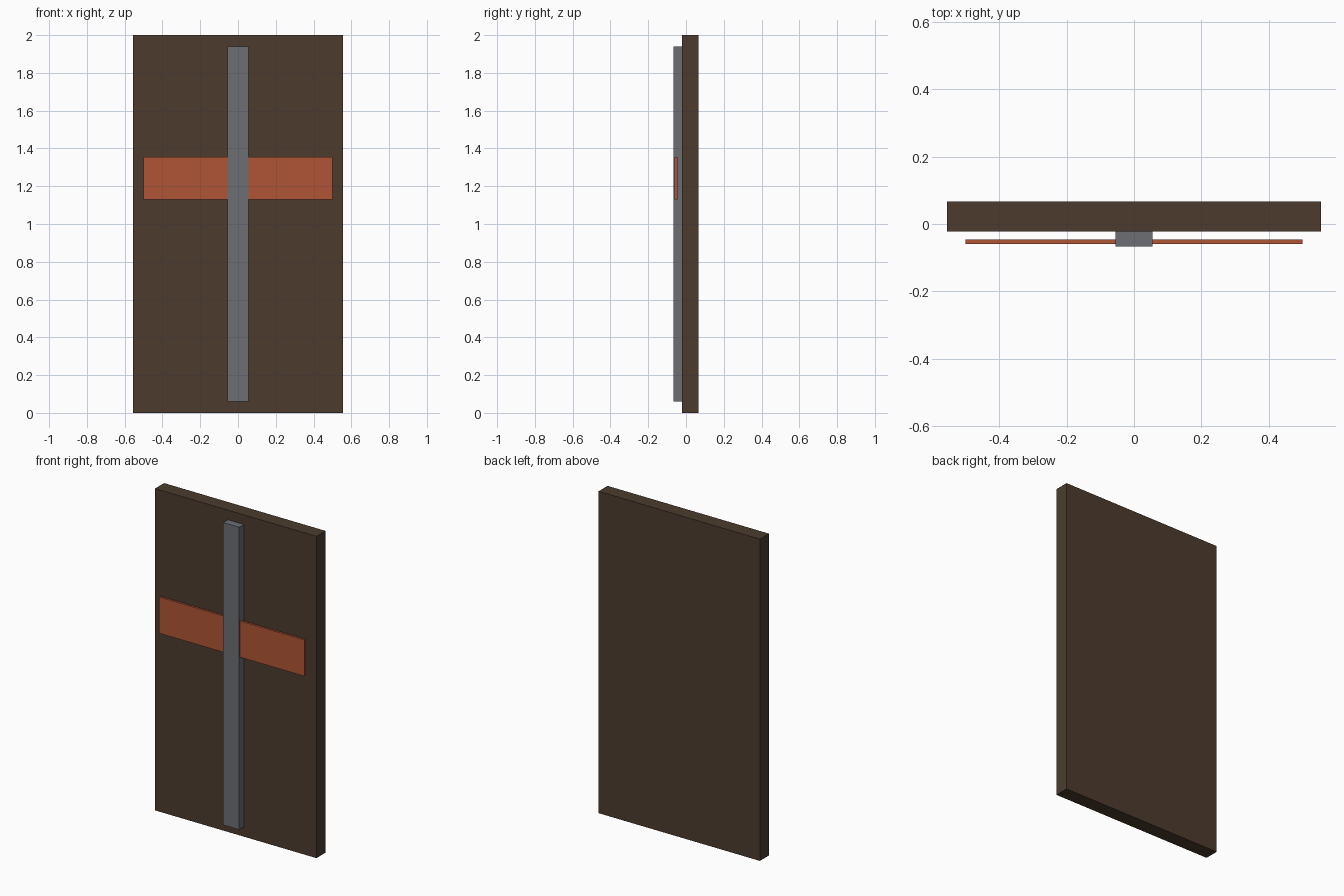
import bpy

if "Cube" in bpy.data.objects:
    bpy.data.objects.remove(bpy.data.objects["Cube"])


def linear(c):
    c /= 255
    return c / 12.92 if c <= 0.04045 else ((c + 0.055) / 1.055) ** 2.4


def material(name, rgb):
    m = bpy.data.materials.new(name)
    m.diffuse_color = (*[linear(c) for c in rgb], 1)
    m.use_nodes = True
    m.node_tree.nodes["Principled BSDF"].inputs["Base Color"].default_value = m.diffuse_color
    return m


def box(name, x, y, z, mat):
    """Box spanning the given (min, max) ranges."""
    spans = (x, y, z)
    bpy.ops.mesh.primitive_cube_add(size=1, location=[(a + b) / 2 for a, b in spans])
    o = bpy.context.object
    o.name = name
    o.scale = [b - a for a, b in spans]
    bpy.ops.object.transform_apply(location=False, rotation=False, scale=True)
    o.data.materials.append(mat)
    return o


brown = material("dark brown wood", (76, 59, 45))
grey = material("steel grey", (108, 110, 116))
rust = material("rust orange", (175, 85, 54))

# Upright panel, central strip and horizontal band passing through the strip
box("panel", (-0.555, 0.555), (-0.022, 0.067), (0, 2), brown)
box("vertical_strip", (-0.055, 0.055), (-0.067, -0.022), (0.06, 1.94), grey)
box("horizontal_band", (-0.5, 0.5), (-0.06, -0.046), (1.13, 1.355), rust)
